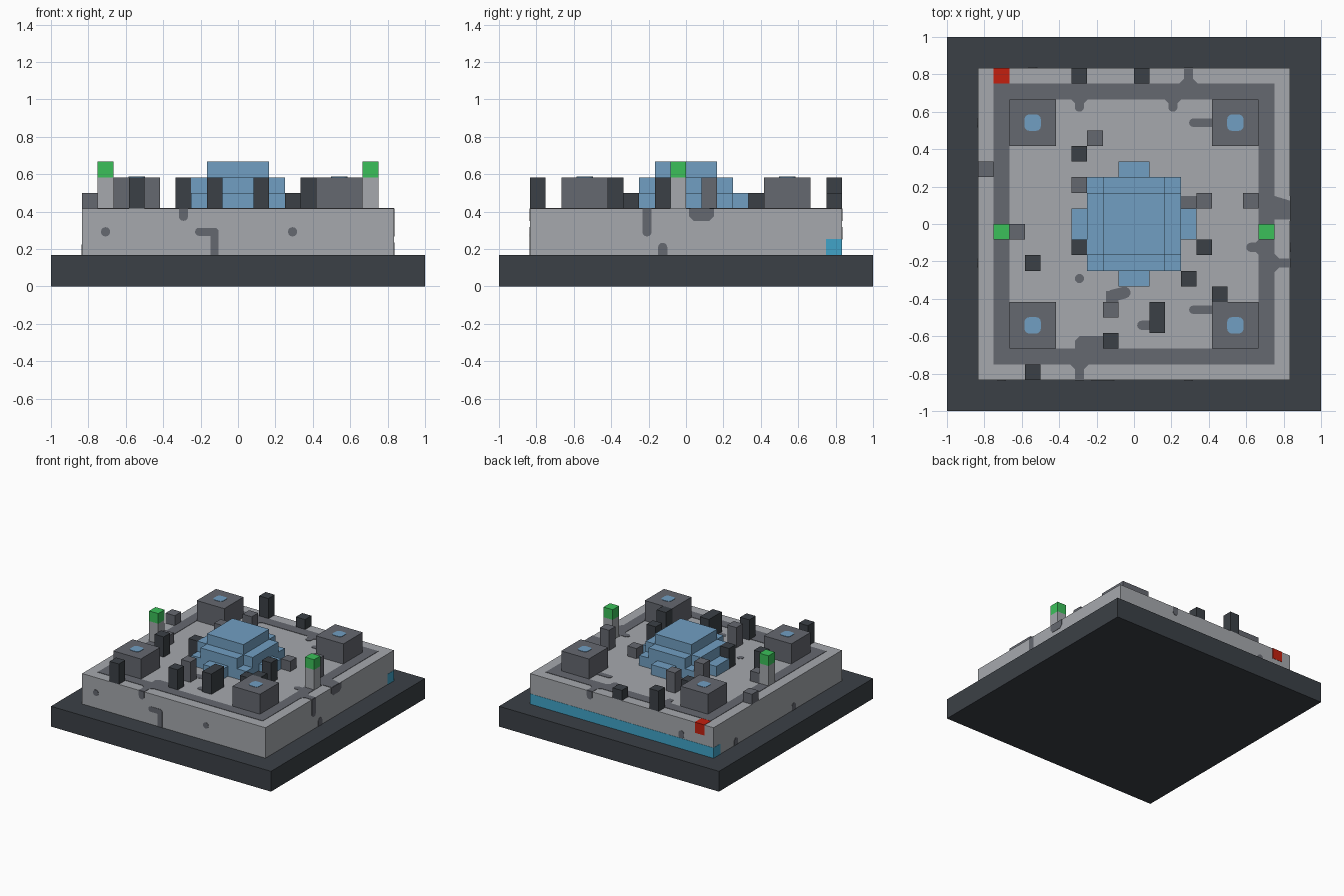
import bpy, bmesh, math
from mathutils import Vector

U = 1 / 12          # edge of one cube cell
THIN = 0.003        # thickness of painted plates

cube = bpy.data.objects.get("Cube")
if cube:
    bpy.data.objects.remove(cube, do_unlink=True)


def material(name, code):
    rgb = [int(code[i:i + 2], 16) / 255 for i in (0, 2, 4)]
    lin = [c / 12.92 if c < 0.04 else ((c + 0.055) / 1.055) ** 2.4 for c in rgb] + [1]
    m = bpy.data.materials.new(name)
    m.use_nodes = True
    m.diffuse_color = lin
    m.node_tree.nodes["Principled BSDF"].inputs["Base Color"].default_value = lin
    return m


DARK = material("charcoal", "3b4046")
LIGHT = material("light stone", "a6a9ae")
MID = material("grey stone", "656870")
BLUE = material("soft blue", "719fc2")
GREEN = material("green", "3bc05a")
RED = material("red", "c4200f")
CYAN = material("teal blue", "41a4c8")


def finish(bm, name, mat):
    bmesh.ops.recalc_face_normals(bm, faces=bm.faces)
    mesh = bpy.data.meshes.new(name)
    bm.to_mesh(mesh)
    bm.free()
    mesh.materials.append(mat)
    obj = bpy.data.objects.new(name, mesh)
    bpy.context.collection.objects.link(obj)
    return obj


def box(name, mat, corner, size, grow=0.0):
    """Box given in cells from its low corner."""
    bm = bmesh.new()
    bmesh.ops.create_cube(bm, size=1)
    for v in bm.verts:
        v.co = Vector([(c + s * (k + 0.5)) * U + 2 * grow * k
                       for c, s, k in zip(corner, size, v.co)])
    return finish(bm, name, mat)


# Ground slab and raised platform
box("ground_slab", DARK, (-12, -12, 0), (24, 24, 2))
box("platform", LIGHT, (-10, -10, 2), (20, 20, 3))
box("back_band", CYAN, (-10, 9, 2), (20, 1, 1), 0.002)
box("red_marker", RED, (-9, 9, 4), (1, 1, 1), 0.002)

# Stepped centrepiece
box("centre_base", BLUE, (-3, -3, 5), (6, 6, 1))
box("centre_step_wide", BLUE, (-4, -1, 5), (8, 2, 1))
box("centre_step_deep", BLUE, (-1, -4, 5), (2, 8, 1))
box("centre_tier_wide", BLUE, (-3, -2, 6), (6, 4, 1))
box("centre_tier_deep", BLUE, (-2, -3, 6), (4, 6, 1))
box("centre_top", BLUE, (-2, -2, 7), (4, 4, 1))

# Lamp posts on both sides
for side, x in (("right", -9), ("left", 8)):
    box(side + "_lamp_post", LIGHT, (x, -1, 5), (1, 1, 2))
    box(side + "_lamp", GREEN, (x, -1, 7), (1, 1, 1))

# Loose pillars: column, row, height
for x, y, h in ((-4, 9, 2), (0, 9, 1), (-4, 4, 1), (-4, -2, 2), (-7, -3, 2), (3, -4, 1),
                (5, -5, 2), (4, -2, 2), (-2, -8, 2), (-7, -10, 2)):
    box("dark_pillar", DARK, (x, y, 5), (1, 1, h))
box("dark_wall", DARK, (1, -7, 5), (1, 2, 2))
for x, y, h in ((-3, 5, 2), (-4, 2, 2), (-10, 3, 1), (-8, -1, 1), (4, 1, 1), (7, 1, 2),
                (-2, -6, 2)):
    box("grey_pillar", MID, (x, y, 5), (1, 1, h))


# Flat plates laid on a face; each frame turns face cells into 3D
def top(a, b, n): return Vector((a * U, b * U, 5 * U + n))
def front(a, b, n): return Vector((a * U, -10 * U - n, b * U))
def back(a, b, n): return Vector((a * U, 10 * U + n, b * U))
def left(a, b, n): return Vector((10 * U + n, a * U, b * U))
def right(a, b, n): return Vector((-10 * U - n, a * U, b * U))
def block_top(a, b, n): return Vector((a * U, b * U, 7 * U + n))


def plate(bm, frame, outline):
    low = [bm.verts.new(frame(a, b, -THIN)) for a, b in outline]
    high = [bm.verts.new(frame(a, b, THIN)) for a, b in outline]
    bm.faces.new(low)
    bm.faces.new(high)
    for i in range(len(low)):
        bm.faces.new((low[i - 1], low[i], high[i], high[i - 1]))


def arc(centre, r, start, sweep):
    return [(centre[0] + r * math.cos(start + sweep * i / 6),
             centre[1] + r * math.sin(start + sweep * i / 6)) for i in range(7)]


def streak(bm, frame, p, q, flare=None, r=0.3):
    """Strip from p to q with a round end; flare widens a square start."""
    p, q = Vector(p), Vector(q)
    d = (q - p).normalized() if p != q else Vector((1, 0))
    n = Vector((-d.y, d.x))
    ang = math.atan2(d.y, d.x)
    outline = arc(q, r, ang - math.pi / 2, math.pi)
    if flare is None:
        outline += arc(p, r, ang + math.pi / 2, math.pi)
    else:
        foot = p + d * flare
        outline += [foot + n * r, p + n * (r + flare), p - n * (r + flare), foot - n * r]
    plate(bm, frame, [tuple(o) for o in outline])


bm = bmesh.new()
# Paved ring on the platform
for x0, y0, x1, y1 in ((-9, -9, 9, -8), (-9, 8, 9, 9), (-9, -8, -8, 8), (8, -8, 9, 8)):
    plate(bm, top, ((x0, y0), (x1, y0), (x1, y1), (x0, y1)))

# Offshoots of the ring
streak(bm, top, (-3.5, 8), (-3.5, 7.5), 0.25)
streak(bm, top, (2.5, 8), (2.5, 7.5), 0.25)
streak(bm, top, (8, -1.5), (7.5, -1.5), 0.2)
for start, end in (((3.5, 9), (3.5, 10)), ((9, 1.2), (10, 1.2)), ((9, -2.5), (10, -2.5)),
                   ((-3.5, -9), (-3.5, -10))):
    streak(bm, top, start, Vector(start).lerp(Vector(end), 0.7), 0.3)
    streak(bm, top, end, start, 0)
plate(bm, top, ((9, 0.3), (10, 0.3), (10, 1.5), (9, 1.8)))
plate(bm, top, ((-3.8, -8), (-2, -8), (-2, -7.2), (-3.5, -7.2), (-3.8, -7.5)))

# Worn spots between the pillars
streak(bm, top, (5, 6.5), (3.8, 6.5), 0, 0.27)
streak(bm, top, (5, -5.5), (3.8, -5.5), 0, 0.27)
streak(bm, top, (4, 1.4), (3, 1.4), 0, 0.4)
streak(bm, top, (1, -6.5), (0.5, -6.5), 0)
streak(bm, top, (-3.5, -3.5), (-3.5, -3.5))
streak(bm, top, (-1.4, -4.6), (-0.6, -4.4), None, 0.38)
plate(bm, top, ((-1.8, -5), (-1, -5), (-1, -4.3), (-1.8, -4.3)))

# Worn spots on the platform walls
for x in (-8.5, 3.5):
    streak(bm, front, (x, 3.5), (x, 3.5))
streak(bm, front, (-3.5, 5), (-3.5, 4.5), 0)
streak(bm, front, (-2.5, 3.5), (-1.5, 3.5), None, 0.26)
streak(bm, front, (-1.5, 2), (-1.5, 3.5), 0, 0.26)
streak(bm, left, (-2.5, 5), (-2.5, 3.5), 0)
streak(bm, left, (-1.5, 2), (-1.5, 2.5), 0)
plate(bm, left, ((0.2, 5), (0.2, 4.5), (0.5, 4.2), (1.5, 4.2), (1.8, 4.5), (1.8, 5)))
streak(bm, back, (3.5, 5), (3.5, 4.5), 0)
streak(bm, back, (-6.5, 3.5), (-6.5, 3.3))
streak(bm, right, (6.5, 2), (6.5, 2.4), 0)
streak(bm, right, (-2.5, 2), (-2.5, 2.4), 0)
finish(bm, "worn_paving", MID)

# Corner blocks with a rounded blue light on each
lights = bmesh.new()
for x in (-8, 5):
    for y in (-8, 5):
        box("corner_block", MID, (x, y, 5), (3, 3, 2))
        cx, cy = x + 1.5, y + 1.5
        outline = []
        for k, (sx, sy) in enumerate(((1, 1), (-1, 1), (-1, -1), (1, -1))):
            outline += arc((cx + sx * 0.22, cy + sy * 0.22), 0.3, k * math.pi / 2, math.pi / 2)
        plate(lights, block_top, outline)
finish(lights, "corner_lights", BLUE)
